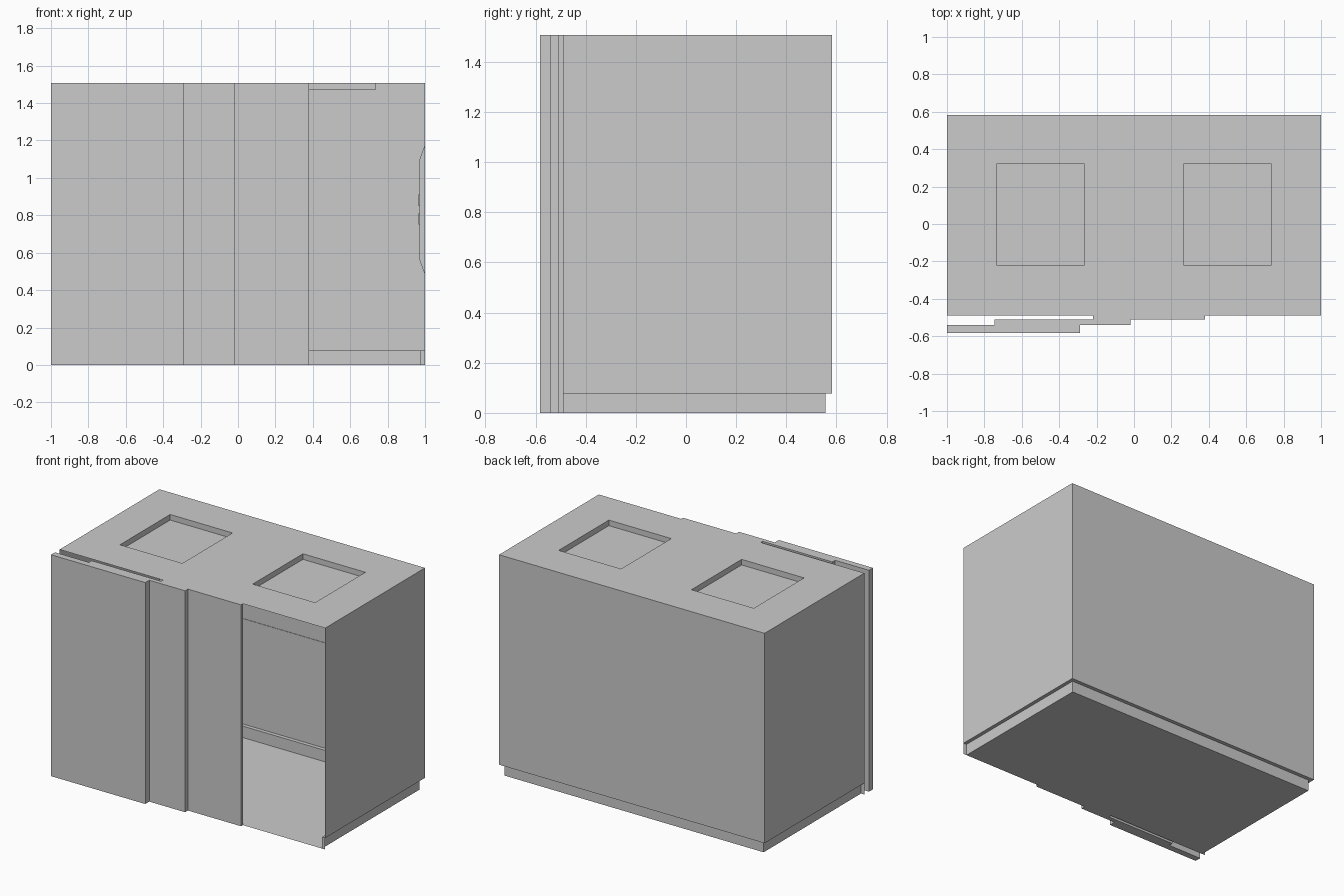
import bpy, bmesh

if "Cube" in bpy.data.objects:
    bpy.data.objects.remove(bpy.data.objects["Cube"])

FRONT, BACK, TOP = -0.49, 0.583, 1.507


def finish(bm, name):
    bmesh.ops.remove_doubles(bm, verts=bm.verts, dist=1e-5)
    bmesh.ops.recalc_face_normals(bm, faces=bm.faces)
    mesh = bpy.data.meshes.new(name)
    bm.to_mesh(mesh)
    bm.free()
    obj = bpy.data.objects.new(name, mesh)
    bpy.context.collection.objects.link(obj)
    return obj


def quad(bm, *pts):
    return bm.faces.new([bm.verts.new(p) for p in pts])


def box(name, x0, x1, y0, y1, z0, z1):
    bm = bmesh.new()
    bmesh.ops.create_cube(bm, size=1)
    for v in bm.verts:
        v.co = (x1 if v.co.x > 0 else x0, y1 if v.co.y > 0 else y0, z1 if v.co.z > 0 else z0)
    return finish(bm, name)


# Open-fronted cabinet shell: U-shaped walls stepping in to a plinth
bm = bmesh.new()
rings = []
for half, back, z in [(1, BACK, TOP), (1, BACK, 0.078), (0.975, 0.557, 0.078), (0.975, 0.557, 0)]:
    rings.append([(half, FRONT, z), (half, back, z), (-half, back, z), (-half, FRONT, z)])
for upper, lower in zip(rings, rings[1:]):
    for i in range(3):
        quad(bm, upper[i], upper[i + 1], lower[i + 1], lower[i])
quad(bm, *rings[-1])

# Top sheet with two shallow trays
xs = [-1, -0.735, -0.265, 0.265, 0.735, 1]
ys = [FRONT, -0.22, 0.32, BACK]
for i in range(5):
    for j in range(3):
        tray = j == 1 and i in (1, 3)
        c = [(xs[i], ys[j]), (xs[i + 1], ys[j]), (xs[i + 1], ys[j + 1]), (xs[i], ys[j + 1])]
        quad(bm, *[(x, y, TOP - 0.038 * tray) for x, y in c])
        if tray:
            for a, b in zip(c, c[1:] + c[:1]):
                quad(bm, (*a, TOP), (*b, TOP), (*b, TOP - 0.038), (*a, TOP - 0.038))

# Small front corner flanges beside the plinth
for s in (-1, 1):
    quad(bm, (s * 0.975, FRONT, 0), (s, FRONT, 0), (s, FRONT, 0.078), (s * 0.975, FRONT, 0.078))
finish(bm, "cabinet_shell")

# Three overlapping sliding doors
box("front_door", -1, -0.29, -0.583, -0.54, 0, TOP)
box("middle_door", -0.745, -0.02, -0.54, -0.51, 0, TOP)
box("rear_door", -0.22, 0.38, -0.51, FRONT, 0, TOP)

# Flat rail on the inside of the back wall
box("back_rail", -0.998, 0.998, 0.579, 0.582, 0.735, 0.797)

# Tapered housing on the inside of the right wall
bm = bmesh.new()
profile = [(1, 0.48), (0.971, 0.56), (0.971, 1.10), (1, 1.18)]
face = bm.faces.new([bm.verts.new((x, -0.10, z)) for x, z in profile])
ext = bmesh.ops.extrude_face_region(bm, geom=[face], use_keep_orig=True)
for v in ext["geom"]:
    if isinstance(v, bmesh.types.BMVert):
        v.co.y = 0.16
finish(bm, "side_housing")
for n, z in enumerate((0.75, 0.85)):
    box(f"housing_button_{n + 1}", 0.966, 0.972, 0.0, 0.06, z, z + 0.06)
